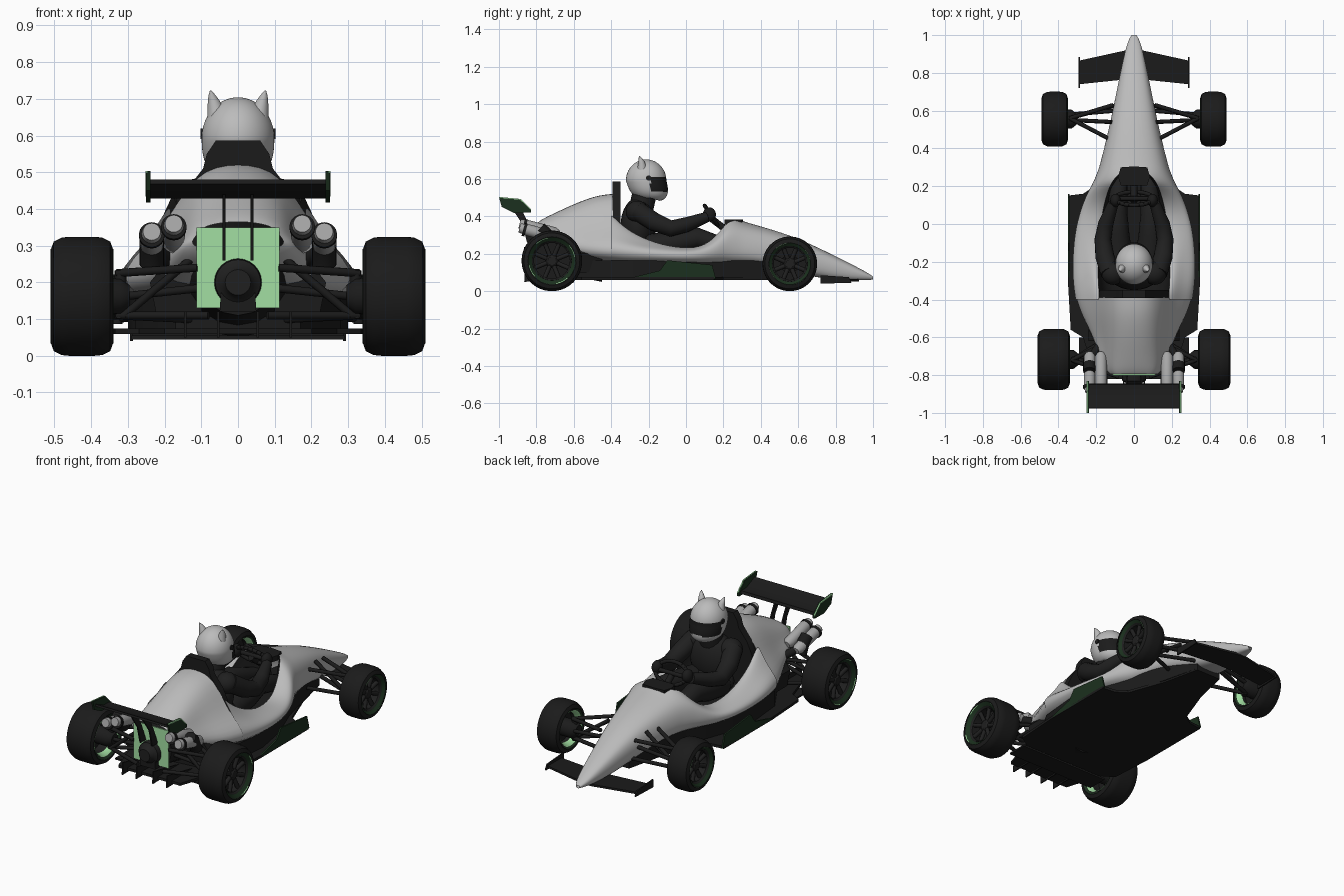
import bpy, bmesh, math
from mathutils import Vector

if "Cube" in bpy.data.objects:
    bpy.data.objects.remove(bpy.data.objects["Cube"])


def material(name, c):
    m = bpy.data.materials.new(name)
    m.diffuse_color = (*c, 1)
    m.use_nodes = True
    m.node_tree.nodes["Principled BSDF"].inputs["Base Color"].default_value = m.diffuse_color
    return m


GREY = material("light grey paint", (0.5, 0.5, 0.5))
BLACK = material("black", (0.011, 0.011, 0.011))
DARK = material("dark grey", (0.014, 0.014, 0.014))
GREEN = material("light green", (0.36, 0.74, 0.36))
DEEP = material("deep green", (0.011, 0.03, 0.013))
METAL = material("metal grey", (0.38, 0.38, 0.38))


def finish(name, bm, mat, mirror=False, subsurf=0, angle=35):
    bmesh.ops.recalc_face_normals(bm, faces=bm.faces)
    me = bpy.data.meshes.new(name)
    bm.to_mesh(me)
    bm.free()
    ob = bpy.data.objects.new(name, me)
    bpy.context.collection.objects.link(ob)
    me.materials.append(mat)
    bpy.ops.object.select_all(action='DESELECT')
    ob.select_set(True)
    bpy.context.view_layer.objects.active = ob
    bpy.ops.object.shade_smooth_by_angle(angle=math.radians(angle))
    if mirror:
        ob.modifiers.new("mirror", 'MIRROR').merge_threshold = 0.0005
    if subsurf:
        s = ob.modifiers.new("smooth", 'SUBSURF')
        s.levels = s.render_levels = subsurf
    return ob


def grid(rings, closed=False, caps=False):
    bm = bmesh.new()
    vs = [[bm.verts.new(p) for p in r] for r in rings]
    n = len(rings[0])
    for a, b in zip(vs, vs[1:]):
        for i in range(n if closed else n - 1):
            j = (i + 1) % n
            bm.faces.new((a[i], a[j], b[j], b[i]))
    if caps:
        bm.faces.new(vs[0])
        bm.faces.new(vs[-1])
    return bm


def prism(name, pts, axis, lo, hi, mat, mirror=False):
    def put(p, d):
        return {'x': (d, *p), 'y': (p[0], d, p[1]), 'z': (*p, d)}[axis]
    bm = grid([[put(p, d) for p in pts] for d in (lo, hi)], True, True)
    return finish(name, bm, mat, mirror)


def tube(name, path, radii, mat, mirror=False, n=16):
    path = [Vector(p) for p in path]
    if not isinstance(radii, (list, tuple)):
        radii = [radii] * len(path)
    whole = (path[-1] - path[0]).normalized()
    ref = Vector((0, 0, 1)) if abs(whole.z) < 0.8 else Vector((0, 1, 0))
    rings = []
    for i, p in enumerate(path):
        d = (path[min(i + 1, len(path) - 1)] - path[max(i - 1, 0)]).normalized()
        u = d.cross(ref).normalized()
        v = d.cross(u)
        rings.append([p + radii[i] * (u * math.cos(t) + v * math.sin(t))
                      for t in (2 * math.pi * k / n for k in range(n))])
    return finish(name, grid(rings, True, True), mat, mirror, angle=50)


def ball(name, centre, scale, mat, mirror=False):
    bm = bmesh.new()
    bmesh.ops.create_uvsphere(bm, u_segments=24, v_segments=16, radius=1)
    for v in bm.verts:
        v.co = Vector(a * s + c for a, s, c in zip(v.co, scale, centre))
    return finish(name, bm, mat, mirror)


def lathe(name, prof, y, z, mat, a0=0, a1=360, n=56):
    # profile of (x, radius) spun about the wheel axle, mirrored to both sides
    rings = [[(x, y + r * math.cos(a), z + r * math.sin(a)) for x, r in prof]
             for a in (math.radians(a0 + (a1 - a0) * k / n) for k in range(n + 1))]
    bm = grid(rings)
    bmesh.ops.remove_doubles(bm, verts=bm.verts, dist=1e-5)
    return finish(name, bm, mat, True)


# Body shell stations: y, then x/z of top edge, shoulder, widest side, bottom
nose = [(1.0, 0, .079, .008, .077, .014, .07, .008, .062),
        (.96, 0, .108, .026, .102, .04, .083, .03, .058),
        (.8, 0, .19, .05, .18, .076, .12, .064, .058),
        (.6, 0, .289, .07, .275, .117, .19, .10, .09),
        (.42, 0, .347, .09, .33, .157, .22, .15, .14),
        (.31, 0, .375, .10, .36, .185, .24, .18, .14)]
cockpit = [(.28, .07, .38, .11, .365, .195, .24, .19, .14),
           (.22, .12, .375, .145, .355, .22, .235, .21, .14),
           (.17, .14, .30, .17, .297, .25, .23, .24, .14),
           (.08, .165, .228, .195, .232, .29, .20, .27, .14),
           (-.05, .185, .222, .215, .235, .325, .20, .30, .14),
           (-.2, .19, .26, .215, .275, .34, .22, .315, .14),
           (-.32, .19, .33, .21, .335, .337, .235, .31, .14),
           (-.4, .18, .41, .195, .40, .325, .24, .295, .15)]
cover = [(-.39, 0, .527, .12, .505, .325, .24, .295, .15),
         (-.48, 0, .523, .12, .49, .295, .24, .265, .16),
         (-.6, 0, .477, .12, .442, .23, .25, .20, .18),
         (-.7, 0, .43, .12, .395, .195, .28, .16, .22),
         (-.77, 0, .392, .11, .37, .165, .30, .13, .26),
         (-.795, 0, .37, .10, .355, .13, .31, .11, .29)]


def section(s, a, b):
    y, xt, zt, xs, zs, xo, zo, xb, zb = s
    waist = (xs + a * (xo - xs), y, zs + b * (zo - zs))
    return [(xt, y, zt), (xs, y, zs), waist, (xo, y, zo), (xb, y, zb), (0, y, zb)]


# the rear flanks are hollowed so that the sidepods stand out
finish("front_body", grid([section(s, *((.7, .35) if s[0] > -.1 else (.45, .62)))
                           for s in nose + cockpit]), GREY, True, 2, 180)
finish("engine_cover", grid([section(s, .42, .64) for s in cover]), GREY, True, 2, 180)
finish("cockpit_lining", grid([[(s[1], s[0], s[2] - .002), (s[1] - .02, s[0], .19), (0, s[0], .165)]
                               for s in cockpit]), BLACK, True, 2, 180)
prism("dash_hood", [(0, .205), (.07, .205), (.085, .25), (.07, .30), (0, .305)], 'z', .355, .384, BLACK, True)

# Floor, underbody and diffuser
prism("floor", [(0, .64), (.08, .64), (.13, .42), (.21, .2), (.27, .16), (.35, .15), (.35, -.3),
                (.335, -.56), (.27, -.6), (.2, -.82), (0, -.82)], 'z', .06, .075, BLACK, True)
prism("underbody", [(0, .64), (.08, .64), (.135, .42), (.19, .2), (.265, 0), (.3, -.2),
                    (.28, -.42), (.17, -.6), (0, -.62)], 'z', .07, .165, BLACK, True)
prism("side_fence", [(.16, .065), (.14, .14), (-.1, .165), (-.14, .11), (-.28, .075), (-.28, .065)],
      'x', .341, .35, DEEP, True)
for i, x in enumerate((.05, .14)):
    prism(f"diffuser_fin_{i}", [(-.6, .07), (-.86, .12), (-.865, .05), (-.6, .055)], 'x', x, x + .007, BLACK, True)
prism("rear_floor_lip", [(0, .045), (.29, .045), (.29, .055), (0, .055)], 'y', -.72, -.6, BLACK, True)

# Engine, gearbox and rear panel
tube("engine", [(0, -.45, .22), (0, -.6, .22), (0, -.77, .22)], [.17, .14, .11], BLACK)
prism("rear_panel", [(0, .13), (.113, .13), (.113, .35), (0, .35)], 'y', -.802, -.795, GREEN, True)
tube("gearbox", [(0, -.79, .2), (0, -.83, .2), (0, -.84, .2), (0, -.865, .2)], [.066, .062, .045, .035], DARK, n=24)
prism("gearbox_foot", [(0, .12), (.05, .12), (.045, .2), (0, .2)], 'y', -.835, -.79, BLACK, True)
prism("side_machinery", [(.1, .1), (.22, .1), (.24, .2), (.2, .25), (.1, .25)], 'y', -.62, -.45, BLACK, True)

# Exhausts
for n, x, z in (("outer", .235, .338), ("inner", .175, .36)):
    tube(f"{n}_exhaust", [(x, -.68, z - .055), (x, -.7, z - .05), (x, -.85, z - .01), (x, -.89, z)],
         [.018, .031, .031, .024], METAL, True, 20)
    tube(f"{n}_exhaust_clamp", [(x, -.855, z - .012), (x, -.87, z - .008)], .035, BLACK, True, 20)
tube("exhaust_manifold", [(.235, -.72, .25), (.235, -.75, .31), (.235, -.78, .335)], .034, BLACK, True)
tube("exhaust_header", [(.1, -.58, .24), (.17, -.62, .25), (.22, -.7, .28)], .022, BLACK, True)

# Rear wing
prism("rear_wing", [(-.845, .43), (-.9, .428), (-.978, .468), (-.975, .48), (-.9, .447), (-.85, .446)],
      'x', -.24, .24, BLACK)
prism("rear_wing_endplate", [(-1, .503), (-.985, .45), (-.92, .418), (-.83, .42), (-.83, .438), (-.885, .492)],
      'x', .238, .25, DEEP, True)
prism("rear_wing_edge_stripe", [(-1, .504), (-.885, .493), (-.83, .439), (-.83, .434), (-.886, .488), (-1, .499)],
      'x', .246, .2515, GREEN, True)
prism("rear_wing_stay", [(-.8, .26), (-.85, .26), (-.875, .36), (-.93, .44), (-.88, .435), (-.84, .36)],
      'x', .034, .042, BLACK, True)

# Front wing
prism("front_wing", [(0, .925), (.04, .92), (.29, .865), (.29, .74), (.05, .765), (0, .765)],
      'z', .052, .064, BLACK, True)
prism("front_wing_endplate", [(.72, .04), (.885, .045), (.87, .075), (.72, .085)], 'x', .286, .294, BLACK, True)

# Wheels: tyre, rim barrel, spokes, hub and sidewall stripes
for n, y, R, x0, x1 in (("rear", -.717, .162, .34, .51), ("front", .555, .146, .35, .49)):
    q = R * .64
    lathe(n + "_tyre", [(x0 + .02, q), (x0 + .004, q + .02), (x0, R - .035), (x0 + .008, R - .013), (x0 + .03, R - .002),
                        (x0 + .05, R), (x1 - .05, R), (x1 - .03, R - .002), (x1 - .008, R - .013), (x1, R - .035),
                        (x1 - .004, q + .02), (x1 - .02, q)], y, R, BLACK)
    lathe(n + "_sidewall_band", [(x1 + .0006, R - .033), (x1 - .0034, q + .02), (x1 - .017, q + .003)], y, R, DEEP)
    lathe(n + "_inner_sidewall_band", [(x0 - .0006, R - .033), (x0 + .0034, q + .02), (x0 + .01, q + .012)], y, R, DEEP)
    lathe(n + "_rim", [(x0 + .035, q - .008), (x1 - .025, q - .008), (x1 - .018, q), (x1 - .03, q + .004)], y, R, DARK)
    lathe(n + "_inner_rim", [(x0 + .036, q - .009), (x0 + .012, q + .002), (x0 + .008, q + .008)], y, R, GREEN)
    lathe(n + "_wheel_disc", [(x1 - .075, 0), (x1 - .075, q - .005), (x1 - .08, q - .005), (x1 - .08, 0)], y, R, BLACK)
    lathe(n + "_hub", [(x1 - .08, .035), (x1 - .035, .032), (x1 - .028, .022), (x1 - .028, 0)], y, R, DARK, n=24)
    for k in range(8):
        a = math.radians(45 * k + 22)
        c, s = math.cos(a), math.sin(a)
        tube(f"{n}_spoke_{k}", [(x1 - .045, y + .02 * c, R + .02 * s), (x1 - .035, y + q * c, R + q * s)],
             .012, DARK, True, 8)
    for k in range(4):
        lathe(f"{n}_tyre_stripe_{k}", [(x1 + .001, R - .037), (x1 - .0015, q + .018)], y, R, GREEN,
              90 * k + 10, 90 * k + 42, 12)
    tube(n + "_upright", [(x0 - .045, y, R), (x0 - .02, y, R), (x0 + .09, y, R)], [.03, .05, .05], BLACK, True)
    tube(n + "_kingpin", [(x0 - .02, y, R - .06), (x0 - .02, y, R + .07)], .016, BLACK, True)

# Suspension arms
rods = {"rear": [((.33, -.72, .225), (.13, -.62, .24)), ((.33, -.72, .225), (.11, -.8, .24)),
                 ((.33, -.72, .11), (.13, -.6, .1)), ((.33, -.72, .11), (.08, -.81, .11)),
                 ((.33, -.72, .16), (.05, -.74, .19)), ((.31, -.73, .11), (.12, -.74, .27))],
        "front": [((.34, .56, .21), (.11, .63, .23)), ((.34, .56, .21), (.13, .45, .24)),
                  ((.34, .56, .1), (.09, .63, .12)), ((.34, .56, .1), (.13, .45, .13)),
                  ((.33, .58, .15), (.1, .6, .18)), ((.32, .55, .11), (.12, .54, .25))]}
for n, pairs in rods.items():
    for i, (a, b) in enumerate(pairs):
        tube(f"{n}_suspension_arm_{i}", [a, b], .011, BLACK, True, 8)

# Seat and steering wheel
prism("seat_back", [(0, .16), (.18, .16), (.182, .37), (.15, .44), (.095, .51), (.085, .55), (.06, .587), (0, .587)],
      'y', -.392, -.35, BLACK, True)
ring = [(.1 * math.cos(t), .135 - .035 * math.sin(t), .405 + .052 * math.sin(t))
        for t in (2 * math.pi * k / 24 for k in range(25))]
for k in range(24):
    tube(f"steering_wheel_segment_{k}", ring[k:k + 2], .011, BLACK, n=8)
tube("steering_column", [(0, .12, .4), (0, .25, .3)], .018, BLACK)
tube("steering_spoke", [(-.1, .135, .405), (.1, .135, .405)], .012, BLACK)

# Driver
ball("torso", (0, -.255, .35), (.14, .095, .15), DARK)
ball("shoulder", (.11, -.26, .425), (.062, .062, .058), DARK, True)
ball("hips", (0, -.22, .235), (.14, .11, .07), DARK)
tube("neck", [(0, -.24, .44), (0, -.22, .53)], .065, DARK)
tube("arm", [(.125, -.26, .43), (.155, -.17, .37), (.165, -.08, .335), (.15, 0, .355), (.11, .11, .395)],
     [.052, .05, .044, .04, .028], DARK, True)
ball("glove", (.098, .125, .41), (.028, .035, .038), BLACK, True)
tube("leg", [(.075, -.2, .235), (.09, -.05, .26), (.09, .06, .285), (.08, .2, .24), (.07, .36, .2)],
     [.07, .065, .055, .045, .035], DARK, True)

# Helmet with visor faces picked by position
bm = bmesh.new()
bmesh.ops.create_uvsphere(bm, u_segments=56, v_segments=40, radius=1)
for v in bm.verts:
    x, y, z = v.co
    low = max(0, -z)
    r = 1 + .32 * low * low          # keeps the lower helmet full
    zz = max(z, -.85 - .3 * max(y, 0))
    v.co = (x * .099 * r, -.213 + y * .108 * r + .03 * low, .592 + zz * (.112 + .012 * max(y, 0) * low))
helmet = finish("helmet", bm, GREY, angle=60)
helmet.data.materials.append(BLACK)
for p in helmet.data.polygons:
    if p.center.y > -.19 and .535 < p.center.z < .612:
        p.material_index = 1
tube("helmet_ear", [(.058, -.235, .655), (.066, -.238, .69), (.072, -.245, .71), (.075, -.25, .722)],
     [.026, .017, .009, .002], GREY, True)
tube("visor_pivot", [(.085, -.2, .605), (.102, -.2, .605)], .014, DARK, True)
